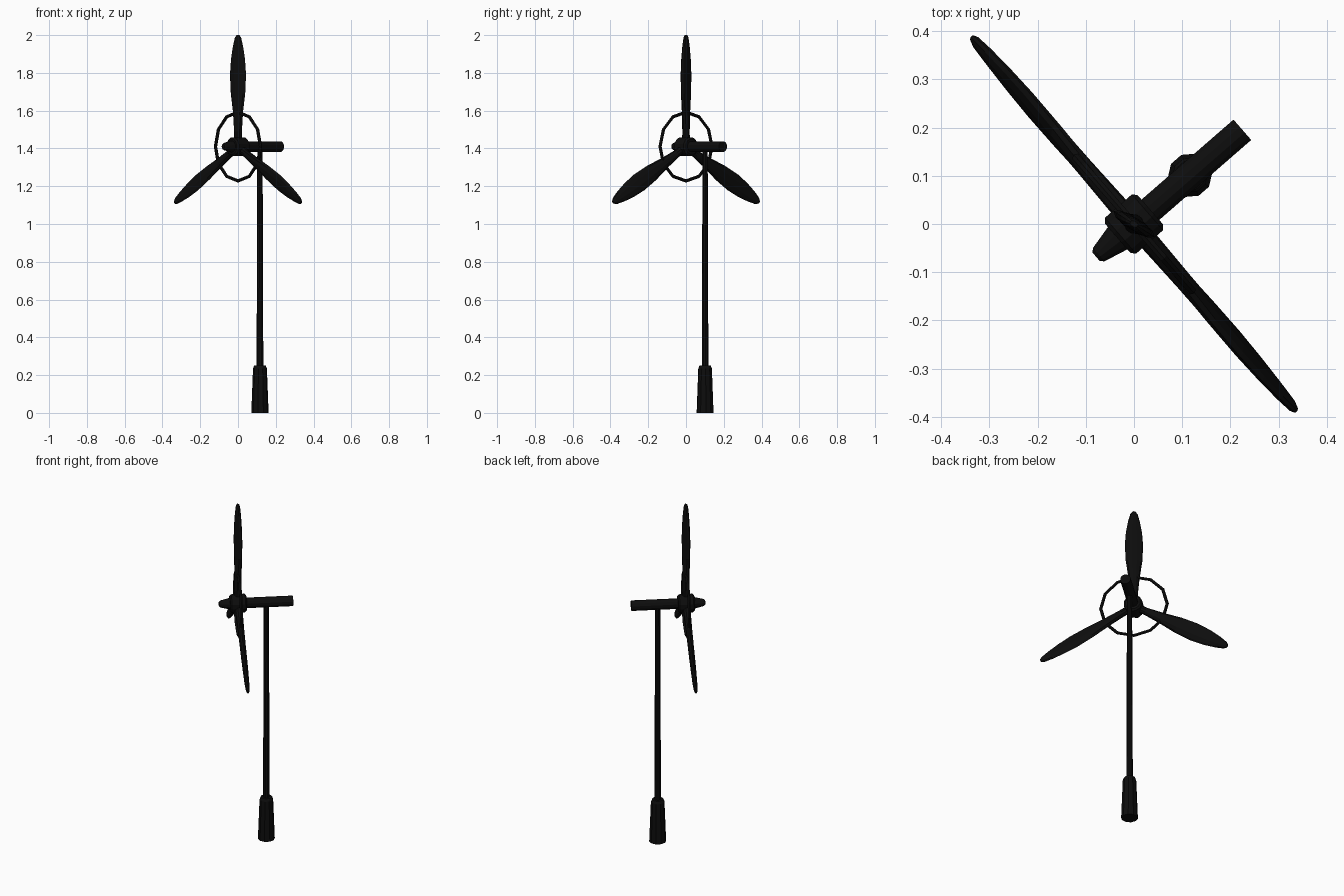
import bpy, bmesh, math
from mathutils import Matrix, Vector

if "Cube" in bpy.data.objects:
    bpy.data.objects.remove(bpy.data.objects["Cube"])

HUB_Z = 1.41
YAW = Matrix.Rotation(math.radians(-49), 4, 'Z')      # whole turbine is turned
HUB = YAW.copy()
HUB.translation = (0, 0, HUB_Z)

black = bpy.data.materials.new("matte black")
black.diffuse_color = (0.004, 0.004, 0.004, 1)
black.use_nodes = True
black.node_tree.nodes["Principled BSDF"].inputs["Base Color"].default_value = black.diffuse_color


def loft(name, rings, matrix):
    """Skin a list of equal-length point rings and cap both ends."""
    bm = bmesh.new()
    loops = [[bm.verts.new(p) for p in ring] for ring in rings]
    n = len(loops[0])
    for a, b in zip(loops, loops[1:]):
        for i in range(n):
            j = (i + 1) % n
            bm.faces.new((a[i], a[j], b[j], b[i]))
    bm.faces.new(loops[0][::-1])
    bm.faces.new(loops[-1])
    return finish(name, bm, matrix)


def finish(name, bm, matrix):
    bmesh.ops.recalc_face_normals(bm, faces=bm.faces)
    bm.transform(matrix)
    me = bpy.data.meshes.new(name)
    bm.to_mesh(me)
    bm.free()
    me.materials.append(black)
    ob = bpy.data.objects.new(name, me)
    bpy.context.collection.objects.link(ob)
    return ob


def ellipse(rx, ry, z, n, phase=0.0, twist=0.0):
    rot = Matrix.Rotation(twist, 3, 'Z')
    return [rot @ Vector((rx * math.cos(2 * math.pi * (i + phase) / n),
                          ry * math.sin(2 * math.pi * (i + phase) / n), z))
            for i in range(n)]


def turned(name, profile, n, matrix, phase=0.5):
    """Round part from (radius, height) pairs."""
    return loft(name, [ellipse(r, r, h, n, phase) for r, h in profile], matrix)


# tower: flared base and thin pole, behind the rotor
tower = YAW @ Matrix.Translation((0, 0.154, 0))
turned("tower_base", [(0.046, 0), (0.037, 0.235), (0.031, 0.25)], 10, tower)
turned("tower_pole", [(0.018, 0.24), (0.014, HUB_Z)], 10, tower)

# parts along the rotor axis (local +z runs backwards)
axis = HUB @ Matrix.Rotation(math.radians(-90), 4, 'X')
turned("nacelle", [(0.029, 0.03), (0.029, 0.298)], 12, axis)
turned("hub", [(0.042, -0.045), (0.051, -0.037), (0.051, 0.037), (0.042, 0.045)], 12, axis)
turned("nose_cone", [(0.033, -0.04), (0.019, -0.097), (0.012, -0.104)], 12, axis)

# three pitched blades: distance from hub, half chord, half thickness
SECTIONS = [(0.03, 0.021, 0.021), (0.08, 0.021, 0.02), (0.18, 0.031, 0.017),
            (0.28, 0.045, 0.015), (0.38, 0.050, 0.014), (0.46, 0.044, 0.013),
            (0.53, 0.032, 0.012), (0.575, 0.020, 0.010), (0.59, 0.009, 0.006)]
for k in range(3):
    turn = HUB @ Matrix.Rotation(math.radians(120 * k), 4, 'Y')
    loft(f"blade_{k + 1}",
         [ellipse(c, t, r, 10, 0, math.radians(17)) for r, c, t in SECTIONS], turn)

# bracing ring in the rotor plane
bm = bmesh.new()
N, M, R, TUBE = 12, 6, 0.182, 0.009
grid = []
for i in range(N):
    u = 2 * math.pi * i / N
    grid.append([])
    for j in range(M):
        v = 2 * math.pi * j / M
        r = R + TUBE * math.cos(v)
        grid[-1].append(bm.verts.new((r * math.cos(u), TUBE * math.sin(v), r * math.sin(u))))
for i in range(N):
    for j in range(M):
        a, b = grid[i], grid[(i + 1) % N]
        bm.faces.new((a[j], b[j], b[(j + 1) % M], a[(j + 1) % M]))
finish("bracing_ring", bm, HUB)
